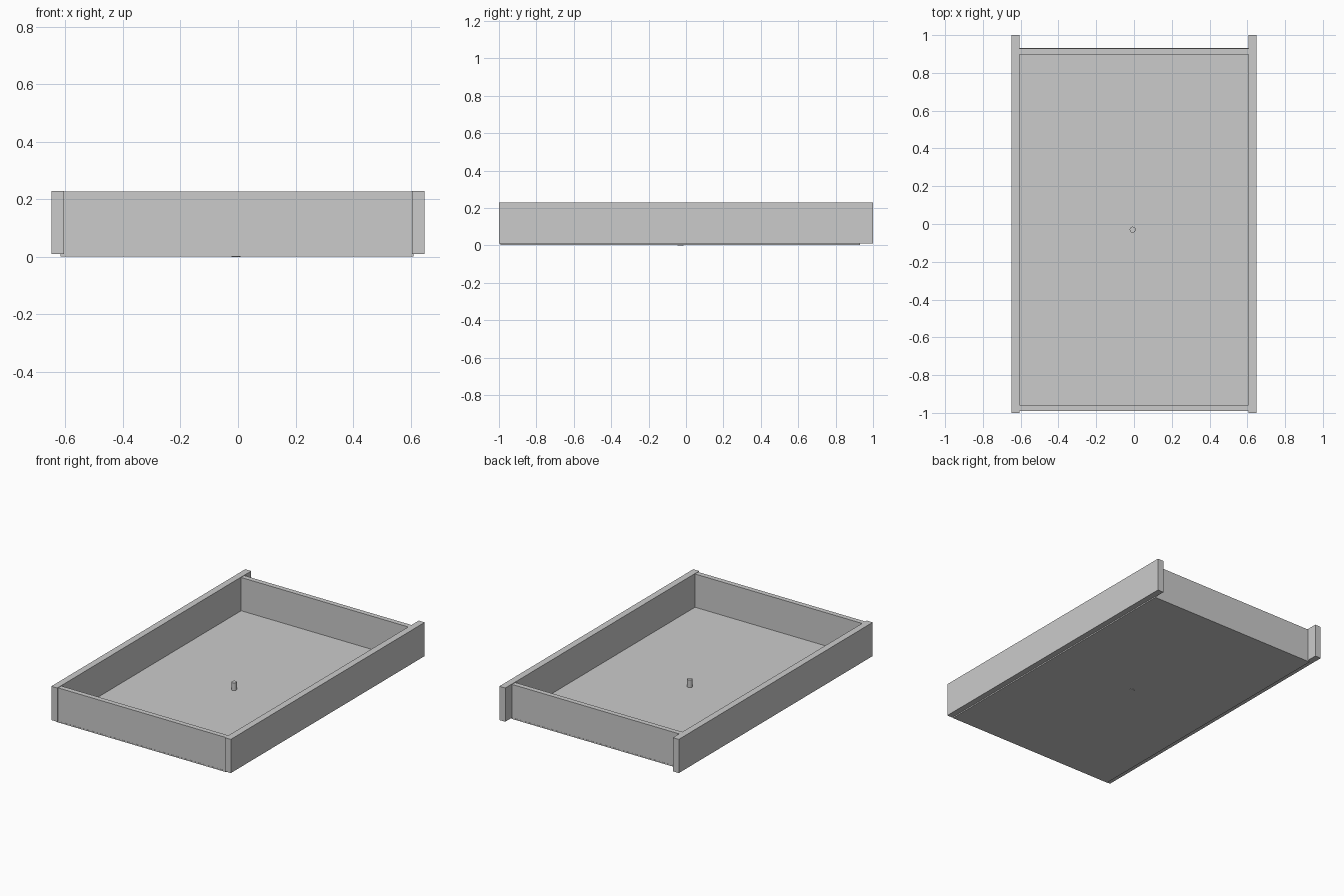
import bpy

if "Cube" in bpy.data.objects:
    bpy.data.objects.remove(bpy.data.objects["Cube"])


def box(name, x0, x1, y0, y1, z0, z1):
    """Axis-aligned board given by its limits."""
    bpy.ops.mesh.primitive_cube_add(
        size=1, location=((x0 + x1) / 2, (y0 + y1) / 2, (z0 + z1) / 2))
    ob = bpy.context.object
    ob.name = name
    ob.scale = (x1 - x0, y1 - y0, z1 - z0)
    bpy.ops.object.transform_apply(location=False, rotation=False, scale=True)
    return ob


# Long side boards, running past the back board
box("left_side", -0.648, -0.605, -1, 1, 0.01, 0.23)
box("right_side", 0.605, 0.648, -1, 1, 0.01, 0.23)

# Short boards between the sides
for name, y in (("front_board", -0.99), ("back_board", 0.897)):
    box(name, -0.607, 0.607, y, y + 0.033, 0.002, 0.227)

# Thin bottom sheet
box("bottom_panel", -0.617, 0.61, -0.991, 0.931, 0.002, 0.01)

# Small upright peg through the bottom
bpy.ops.mesh.primitive_cylinder_add(
    vertices=16, radius=0.016, depth=0.06, location=(-0.007, -0.03, 0.03))
bpy.context.object.name = "peg"
bpy.ops.object.shade_smooth_by_angle()
